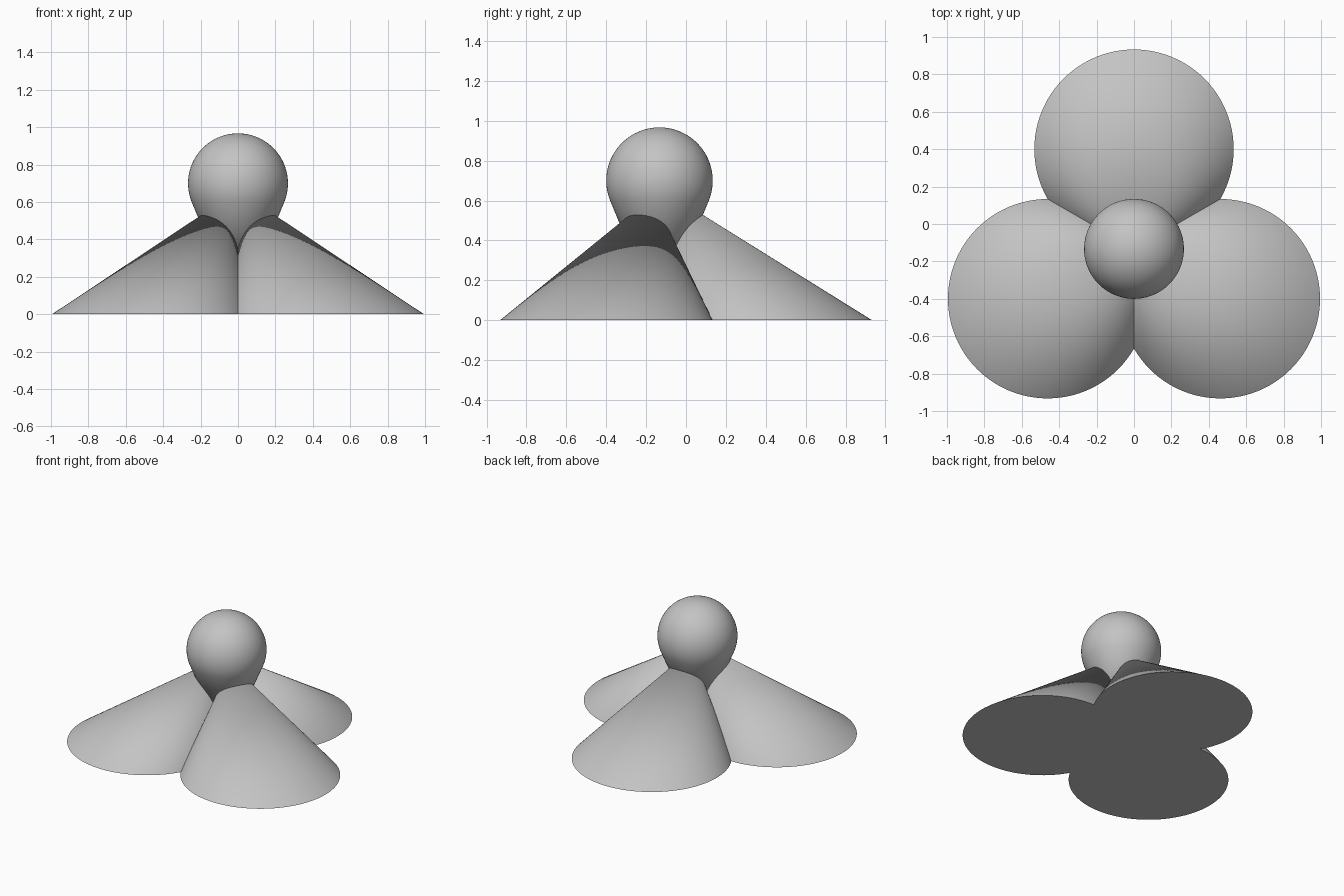
import bpy, bmesh, math
from mathutils import Vector, Matrix

cube = bpy.data.objects.get("Cube")
if cube:
    bpy.data.objects.remove(cube, do_unlink=True)

AXIS = Vector((0, -0.133, 0))   # vertical axis through the head
SEGMENTS = 96

grey = bpy.data.materials.new("plain_grey")
grey.use_nodes = True
GREY = (0.55, 0.55, 0.55, 1)
grey.diffuse_color = GREY
grey.node_tree.nodes["Principled BSDF"].inputs["Base Color"].default_value = GREY


def add_part(name, bm):
    """Turn a bmesh into a smooth, sharp-edged object."""
    bmesh.ops.recalc_face_normals(bm, faces=bm.faces)
    mesh = bpy.data.meshes.new(name)
    bm.to_mesh(mesh)
    bm.free()
    mesh.materials.append(grey)
    part = bpy.data.objects.new(name, mesh)
    bpy.context.collection.objects.link(part)
    bpy.ops.object.select_all(action="DESELECT")
    part.select_set(True)
    bpy.context.view_layer.objects.active = part
    bpy.ops.object.shade_smooth_by_angle(angle=math.radians(35))


# Legs: slanted cones leaning in towards the axis
def add_leg(name, degrees):
    radius, tip_offset, height = 0.533, 0.067, 0.622
    a = math.radians(degrees)
    out = Vector((math.cos(a), math.sin(a), 0))
    bm = bmesh.new()
    ring = bmesh.ops.create_circle(
        bm, cap_ends=True, segments=SEGMENTS, radius=radius,
        matrix=Matrix.Translation(AXIS + out * radius))["verts"]
    tip = bm.verts.new(AXIS + out * tip_offset + Vector((0, 0, height)))
    for edge in list(bm.edges):
        bm.faces.new((*edge.verts, tip))
    add_part(name, bm)


for name, degrees in (("back_leg", 90), ("right_leg", 210), ("left_leg", 330)):
    add_leg(name, degrees)

# Head: a ball with a tangent cone tapering to a point on the ground
ball_radius, ball_height, steps = 0.267, 0.7, 32
tangent = -math.asin(ball_radius / ball_height)
profile = [Vector((0, 0, 0))]
for i in range(steps + 1):
    a = tangent + (math.pi / 2 - tangent) * i / steps
    profile.append(Vector((ball_radius * math.cos(a), 0,
                           ball_height + ball_radius * math.sin(a))))
bm = bmesh.new()
verts = [bm.verts.new(AXIS + p) for p in profile]
edges = [bm.edges.new(pair) for pair in zip(verts, verts[1:])]
bmesh.ops.spin(bm, geom=verts + edges, cent=AXIS, axis=(0, 0, 1),
               angle=math.tau, steps=SEGMENTS)
bmesh.ops.remove_doubles(bm, verts=bm.verts, dist=0.0001)
add_part("head", bm)
